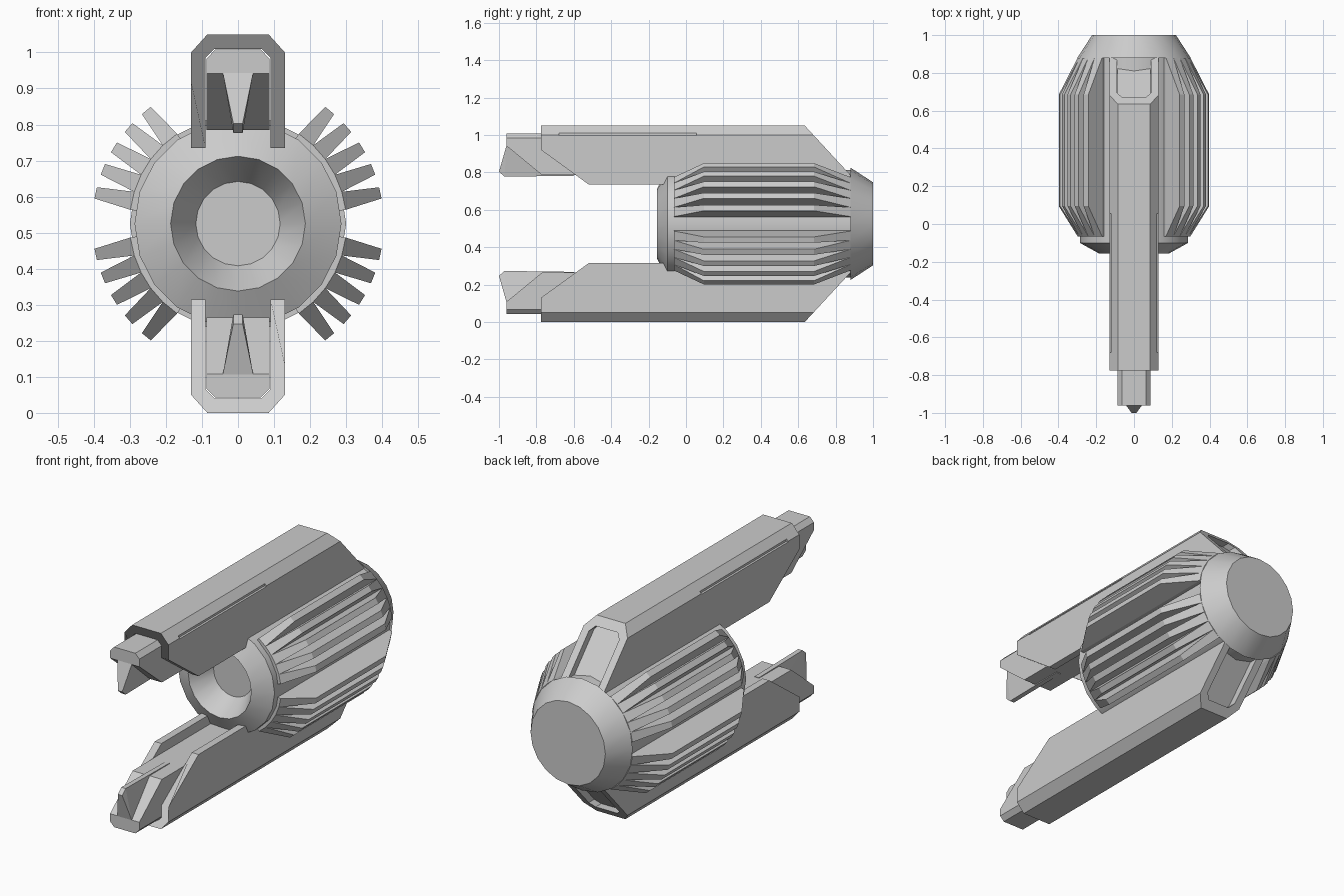
import bpy, bmesh, math
from mathutils import Vector, Matrix

if "Cube" in bpy.data.objects:
    bpy.data.objects.remove(bpy.data.objects["Cube"])

CZ = 0.525  # height of the body axis, and of the upper/lower mirror plane


def finish(bm, name, flip=False):
    """Turn a bmesh into an object, optionally mirrored to the lower side."""
    if flip:
        for v in bm.verts:
            v.co.z = 2 * CZ - v.co.z
    bmesh.ops.recalc_face_normals(bm, faces=bm.faces[:])
    me = bpy.data.meshes.new(name)
    bm.to_mesh(me)
    bm.free()
    ob = bpy.data.objects.new(name, me)
    bpy.context.collection.objects.link(ob)
    return ob


def hull(bm, pts):
    verts = [bm.verts.new(p) for p in pts]
    res = bmesh.ops.convex_hull(bm, input=verts)
    bmesh.ops.delete(bm, geom=list({g for g in res["geom_interior"] if isinstance(g, bmesh.types.BMVert)}),
                     context='VERTS')


def extrude_section(section, y0, y1):
    """Extrude an x-z outline along y."""
    bm = bmesh.new()
    a = [bm.verts.new((x, y0, z)) for x, z in section]
    b = [bm.verts.new((x, y1, z)) for x, z in section]
    n = len(section)
    bm.faces.new(a)
    bm.faces.new(b[::-1])
    for i in range(n):
        j = (i + 1) % n
        bm.faces.new((a[i], b[i], b[j], a[j]))
    return bm


def slice_off(bm, p, q, outward):
    """Cut along the y-z line p-q, removing the side that 'outward' points to."""
    d = Vector((0, q[0] - p[0], q[1] - p[1]))
    no = d.cross(Vector((1, 0, 0)))
    if no.dot(Vector((0, *outward))) < 0:
        no = -no
    bmesh.ops.bisect_plane(bm, geom=bm.verts[:] + bm.edges[:] + bm.faces[:], dist=1e-5,
                           plane_co=(0, *p), plane_no=no, clear_outer=True)
    bmesh.ops.holes_fill(bm, edges=[e for e in bm.edges if e.is_boundary], sides=0)


def mirrored(half):
    return half + [(-x, z) for x, z in reversed(half)]


# Body: 20-sided turned shell with a dished front and a tapered back
SIDES = 20
profile = [(0.117, -0.04), (0.187, -0.155), (0.287, -0.1), (0.287, 0.88), (0.3, 0.88), (0.222, 1.0)]
bm = bmesh.new()
rings = []
for r, y in profile:
    rings.append([bm.verts.new((r * math.cos(2 * math.pi * i / SIDES), y,
                                CZ + r * math.sin(2 * math.pi * i / SIDES))) for i in range(SIDES)])
for a, b in zip(rings, rings[1:]):
    for i in range(SIDES):
        j = (i + 1) % SIDES
        bm.faces.new((a[i], a[j], b[j], b[i]))
bm.faces.new(rings[0])
bm.faces.new(rings[-1])
body = finish(bm, "engine_body")
bpy.context.view_layer.objects.active = body
body.select_set(True)
bpy.ops.object.shade_smooth_by_angle(angle=math.radians(30))
body.select_set(False)

# Cooling fins: five tapered blades in each quadrant
bm = bmesh.new()
for sx in (1, -1):
    for sz in (1, -1):
        for k in range(5):
            ang = math.radians(12.2 + 9.7 * k)
            c, s = math.cos(ang), math.sin(ang)
            pts = []
            for r, t, y0, y1 in ((0.27, 0.024, -0.065, 0.88), (0.3, 0.0255, -0.065, 0.88),
                                 (0.404, 0.016, 0.095, 0.685)):
                for w in (t, -t):
                    for y in (y0, y1):
                        pts.append((sx * (r * c - w * s), y, CZ + sz * (r * s + w * c)))
            hull(bm, pts)
finish(bm, "cooling_fins")

channel = mirrored([(0.065, 1.01), (0.09, 0.985), (0.09, 0.735), (0.13, 0.735), (0.13, 1.0), (0.085, 1.05)])
channel = channel[:6] + channel[6:]
core = mirrored([(0.063, 1.008), (0.087, 0.983), (0.087, 0.785)])

for flip, side in ((False, "upper"), (True, "lower")):
    # Arm housing: a chamfered channel with cut-back front legs and sloped rear
    bm = extrude_section(channel, -0.775, 0.95)
    slice_off(bm, (-0.775, 0.92), (-0.52, 0.735), (-1, -1))
    slice_off(bm, (0.635, 1.05), (0.88, 0.785), (1, 1))
    arm = finish(bm, side + "_arm_housing", flip)

    # Narrow slot along each upper corner of the housing
    bm = bmesh.new()
    for sx in (1, -1):
        bmesh.ops.create_cube(bm, size=1, matrix=Matrix.Translation((sx * 0.132, -0.3125, 1.003)) @
                              Matrix.Diagonal((0.028, 0.735, 0.014, 1)))
    cutter = finish(bm, side + "_slot_cutter", flip)
    cutter.hide_render = True
    cutter.hide_set(True)
    mod = arm.modifiers.new("slots", 'BOOLEAN')
    mod.operation = 'DIFFERENCE'
    mod.solver = 'EXACT'
    mod.object = cutter

    # Inner core: fills the channel, pokes out in front, recessed at the rear slope
    bm = extrude_section(core, -0.96, 0.95)
    slice_off(bm, (-0.96, 0.942), (-0.775, 0.79), (-1, -1))
    slice_off(bm, (0.59, 1.05), (0.835, 0.785), (1, 1))
    finish(bm, side + "_arm_core", flip)

    # Prong: tapered keel ending in a small beak
    bm = bmesh.new()
    pts = []
    for sx in (1, -1):
        pts += [(sx * 0.042, -0.96, 0.943), (sx * 0.013, -1.0, 0.803), (sx * 0.013, -0.97, 0.777),
                (sx * 0.013, -0.6, 0.782), (sx * 0.042, -0.6, 0.943)]
    hull(bm, pts)
    finish(bm, side + "_prong", flip)
